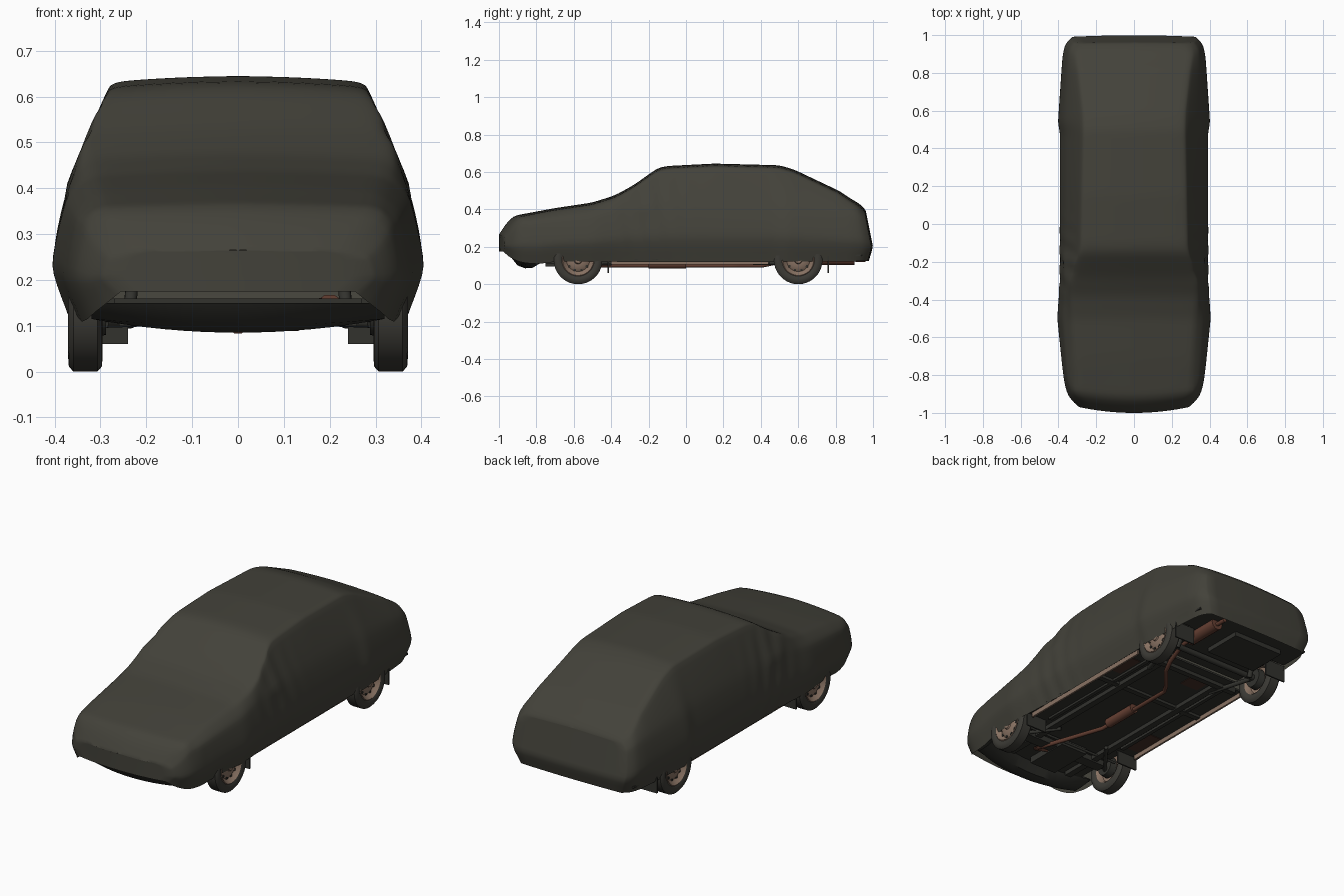
import bpy, bmesh, math
from mathutils import Vector

if "Cube" in bpy.data.objects:
    bpy.data.objects.remove(bpy.data.objects["Cube"])


def mat(name, c):
    m = bpy.data.materials.new(name)
    m.diffuse_color = (*c, 1)
    m.use_nodes = True
    m.node_tree.nodes["Principled BSDF"].inputs["Base Color"].default_value = m.diffuse_color
    return m


COVER = mat("cover_cloth", (0.056, 0.054, 0.042))
RUBBER = mat("tyre_rubber", (0.045, 0.043, 0.036))
UNDER = mat("underbody_black", (0.032, 0.032, 0.027))
RIM = mat("dusty_rim", (0.25, 0.17, 0.125))
RUST = mat("rusty_steel", (0.13, 0.05, 0.032))
DARKRUST = mat("dark_rust", (0.06, 0.028, 0.02))


def finish(bm, name, material, smooth=40):
    bmesh.ops.remove_doubles(bm, verts=bm.verts, dist=0.0003)
    bmesh.ops.recalc_face_normals(bm, faces=bm.faces)
    me = bpy.data.meshes.new(name)
    bm.to_mesh(me)
    bm.free()
    me.materials.append(material)
    o = bpy.data.objects.new(name, me)
    bpy.context.collection.objects.link(o)
    if smooth:
        bpy.ops.object.select_all(action='DESELECT')
        o.select_set(True)
        bpy.context.view_layer.objects.active = o
        bpy.ops.object.shade_smooth_by_angle(angle=math.radians(smooth))
    return o


def box(name, x0, x1, y0, y1, z0, z1, material, mirror=False):
    bm = bmesh.new()
    for s in ((1, -1) if mirror else (1,)):
        r = bmesh.ops.create_cube(bm, size=1)
        for v in r["verts"]:
            v.co = Vector((s * (x0 + (v.co.x + .5) * (x1 - x0)),
                           y0 + (v.co.y + .5) * (y1 - y0), z0 + (v.co.z + .5) * (z1 - z0)))
    return finish(bm, name, material, 0)


def pipe(name, pts, r, material):
    cu = bpy.data.curves.new(name, 'CURVE')
    cu.dimensions = '3D'
    cu.bevel_depth, cu.bevel_resolution, cu.use_fill_caps = r, 3, True
    sp = cu.splines.new('POLY')
    sp.points.add(len(pts) - 1)
    for p, q in zip(sp.points, pts):
        p.co = (*q, 1)
    cu.materials.append(material)
    o = bpy.data.objects.new(name, cu)
    bpy.context.collection.objects.link(o)
    return o


def lathe(name, profile, centre, side, material, segs=36):
    # profile of (outward offset, radius) turned around the x axis
    bm = bmesh.new()
    rings = []
    for i in range(segs):
        a = 2 * math.pi * i / segs
        rings.append([bm.verts.new((centre[0] + side * p, centre[1] + r * math.cos(a),
                                    centre[2] + r * math.sin(a))) for p, r in profile])
    for i in range(segs):
        A, B = rings[i], rings[(i + 1) % segs]
        for j in range(len(profile) - 1):
            bm.faces.new((A[j], A[j + 1], B[j + 1], B[j]))
    return finish(bm, name, material)


# ---- cloth cover: cross-sections lofted along y ----
TOP = [(-1, .265), (-.975, .305), (-.94, .352), (-.915, .367), (-.7, .407), (-.5, .437), (-.38, .475),
       (-.28, .53), (-.15, .622), (-.1, .632), (.15, .645), (.5, .636), (.58, .612), (.96, .432), (.985, .418), (1, .39)]
BOT = [(-1, .175), (-.97, .14), (-.9, .115), (-.8, .108), (-.68, .122), (0, .118), (.9, .122), (1, .125)]
WIDE = [(-1, .29), (-.97, .333), (-.92, .357), (-.85, .37), (-.5, .406), (-.3, .393), (.49, .392), (.53, .403),
        (.9, .378), (.97, .363), (1, .33)]
SHW = [(-1, .28), (-.96, .325), (-.85, .352), (-.5, .378), (-.25, .366), (.48, .36), (.54, .368), (.9, .352), (.97, .342), (1, .318)]
SHZ = [(-1, .245), (-.92, .318), (-.5, .365), (-.3, .405), (0, .42), (.5, .42), (.95, .365), (1, .345)]
ROOFW = [(-1, .25), (-.93, .315), (-.5, .338), (-.33, .345), (-.13, .288), (.5, .275), (.6, .278), (.95, .318), (1, .295)]


def lin(t, y):
    for (a, u), (b, v) in zip(t, t[1:]):
        if y <= b:
            return u + (v - u) * max(0, y - a) / (b - a)
    return t[-1][1]


def soft(t, y):
    w = min(.022, 1 - abs(y))
    return sum(lin(t, y + k * w) for k in (-1, -.5, 0, .5, 1)) / 5


def shape(x, y, z):
    # bowed nose, leaning tail, draped folds
    f = max(0, min(1, (-.75 - y) / .25))
    r = max(0, min(1, (y - .82) / .18))
    yy = y + f * .04 * (x / .33) ** 2
    yy -= r * (.2 * max(0, z - .2) + .3 * max(0, .2 - z)) + r * .008 * (x / .33) ** 2
    return (x, yy, z)


def section(y, n=5):
    zt, zb, w = soft(TOP, y), soft(BOT, y), soft(WIDE, y)
    rw, sw, sz = soft(ROOFW, y), soft(SHW, y), soft(SHZ, y)
    zm = zb + (sz - zb) * .45
    h = max(.012, zt - sz)
    c = min(.026, h * .4)
    P = [(w - .035, zb), (w, zm), (sw, sz), (rw, zt - c), (rw - .035, zt - c * .42), (rw * .45, zt - .003), (0, zt)]
    P = [Vector(p) for p in P]
    ext = [2 * P[0] - P[1]] + P + [Vector((-P[5].x, P[5].y))]
    out = []
    for i in range(1, len(P)):
        a, b, cc, d = ext[i - 1:i + 3]
        m0, m1 = (cc - a) * .35, (d - b) * .35
        L = (cc - b).length
        m0 = m0.normalized() * min(m0.length, L)
        m1 = m1.normalized() * min(m1.length, L)
        for k in range(n):
            t = k / n
            out.append((2 * t**3 - 3 * t * t + 1) * b + (t**3 - 2 * t * t + t) * m0
                       + (3 * t * t - 2 * t**3) * cc + (t**3 - t * t) * m1)
    out.append(P[-1])
    # door mirror bump and soft folds beside the windscreen
    for p in out:
        g = math.exp(-((y + .22) / .05) ** 2 - ((p.y - .41) / .04) ** 2)
        fold = .003 * math.sin(y * 60 + p.y * 14) * math.exp(-((y + .2) / .16) ** 2)
        if p.x > .3:
            p.x += .008 * g + fold
    return out


bm = bmesh.new()
ys = [-1, -.992, -.98] + [-.965 + .0225 * i for i in range(86)] + [.965, .98, .992, 1]
rows = []
for y in ys:
    s = section(y)
    ring = [(p.x, p.y) for p in s] + [(-p.x, p.y) for p in s[-2::-1]]
    rows.append([bm.verts.new(shape(x, y, z)) for x, z in ring])
for A, B in zip(rows, rows[1:]):
    for j in range(len(A) - 1):
        bm.faces.new((A[j], A[j + 1], B[j + 1], B[j]))
for y in (-1, 1):  # nose and tail panels
    grid = [[bm.verts.new(shape(p.x * (k / 6 - 1), y, p.y)) for k in range(13)] for p in section(y)[:-1]]
    for A, B in zip(grid, grid[1:]):
        for j in range(12):
            bm.faces.new((A[j], A[j + 1], B[j + 1], B[j]))
finish(bm, "car_cover", COVER, 50)

# ---- wheels ----
TYRE = [(-.03, .085), (-.0375, .1), (-.036, .119), (-.026, .13), (.026, .13), (.036, .119), (.0375, .1), (.03, .085)]
DISC = [(-.03, .087), (-.02, .076), (.0, .07), (.008, .0), (.008, .0)]
FACE = [(.03, .088), (.034, .083), (.02, .072), (.012, .062), (.023, .046), (.024, .022), (.031, .018), (.031, .0)]
for end, wy in (("front", -.577), ("rear", .6)):
    for side, sn in ((1, "right"), (-1, "left")):
        c = (side * .333, wy, .13)
        n = end + "_" + sn
        lathe(n + "_tyre", TYRE, c, side, RUBBER)
        lathe(n + "_rim", FACE, c, side, RIM)
        lathe(n + "_rim_back", DISC[:4], c, side, RIM)
        lathe(n + "_brake_drum", [(-.045, 0), (-.045, .05), (-.01, .055)], c, side, UNDER, 24)
        bm = bmesh.new()  # dark vent holes round the rim
        for k in range(10):
            a = k * math.pi / 5
            q = bmesh.ops.create_cube(bm, size=.012)
            for v in q["verts"]:
                v.co.x *= .4
                v.co += Vector((c[0] + side * .017, wy + .057 * math.cos(a), .13 + .057 * math.sin(a)))
        finish(bm, n + "_rim_vents", UNDER, 0)
    # mud flaps
    fy = wy + .16
    box(end + "_mud_flaps", .24, .362, fy - .004, fy + .004, .06, .15, UNDER, True)

# ---- underbody ----
box("floor_pan", -.27, .27, -.8, .5, .13, .14, UNDER)
box("boot_floor", -.27, .27, .5, .95, .15, .16, UNDER)
box("side_floor", .27, .36, -.42, .45, .13, .14, UNDER, True)
box("boot_side_floor", .27, .35, .77, .94, .15, .16, UNDER, True)
box("front_side_floor", .27, .33, -.87, -.74, .13, .14, UNDER, True)
box("sill_strip", .335, .345, -.4, .44, .106, .13, RIM, True)
box("chassis_rails", .17, .205, -.75, .42, .108, .131, UNDER, True)
box("floor_ribs", .23, .25, -.38, .4, .118, .131, UNDER, True)
box("floor_cross_member", -.33, .33, .1, .13, .115, .131, UNDER)
box("rear_cross_member", -.3, .3, .42, .45, .11, .14, UNDER)
box("fuel_tank", -.24, .06, .66, .88, .125, .155, UNDER)
box("front_subframe", -.26, .26, -.6, -.54, .1, .13, UNDER)
box("engine_sump", -.1, .06, -.75, -.5, .095, .131, UNDER)
box("rust_patch_front", -.33, -.26, -.36, -.18, .127, .131, DARKRUST)
box("rust_patch_rear", -.15, -.04, .32, .41, .127, .131, DARKRUST)
box("rust_patch_side", .26, .33, .2, .36, .127, .131, DARKRUST)

# front valance, curved along the nose
bm = bmesh.new()
pr = []
for i in range(17):
    x = -.32 + .04 * i
    u = (x / .32) ** 2
    pr.append([bm.verts.new((x, y + .05 * u, z)) for y, z in
               ((-.94, .15), (-.9, .1 + .015 * u), (-.86, .085 + .03 * u), (-.82, .088 + .03 * u), (-.78, .13))])
for A, B in zip(pr, pr[1:]):
    for j in range(4):
        bm.faces.new((A[j], A[j + 1], B[j + 1], B[j]))
finish(bm, "front_valance", UNDER)

# axles, arms, steering
pipe("rear_axle", [(-.3, .6, .13), (.3, .6, .13)], .016, UNDER)
pipe("front_axle", [(-.3, -.577, .12), (.3, -.577, .12)], .012, UNDER)
pipe("steering_rod", [(-.29, -.5, .115), (.29, -.5, .115)], .007, UNDER)
for s, n in ((1, "right"), (-1, "left")):
    pipe(n + "_trailing_arm", [(s * .2, .36, .115), (s * .27, .6, .115)], .012, UNDER)
    pipe(n + "_front_arm", [(s * .15, -.4, .11), (s * .29, -.577, .105)], .01, UNDER)
    pipe(n + "_rear_damper", [(s * .24, .63, .1), (s * .23, .68, .2)], .014, UNDER)

# exhaust
pipe("exhaust_pipe", [(.02, -.6, .115), (.12, -.64, .11), (.1, -.55, .102), (.0, -.25, .1), (.0, .24, .1), (.03, .29, .1),
                      (.13, .41, .1), (.16, .48, .115), (.18, .6, .15), (.2, .7, .135), (.2, .96, .13)], .011, RUST)
pipe("middle_silencer", [(0, -.2, .108), (0, -.18, .108), (0, -.02, .108), (0, 0, .108)], .026, RUST)
pipe("rear_silencer", [(.2, .69, .135), (.2, .9, .135)], .034, RUST)
